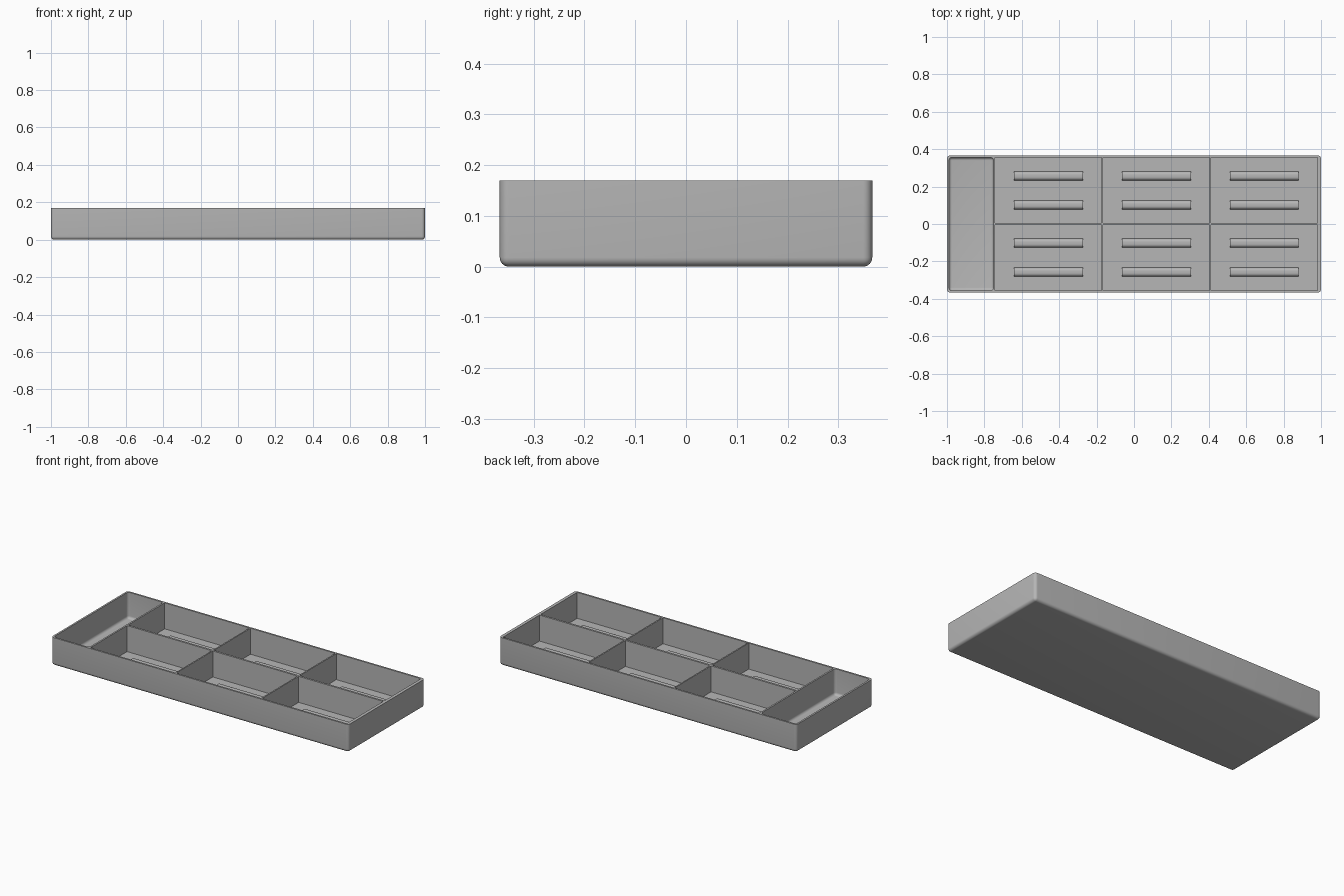
import bpy
import bmesh
from mathutils import Vector

cube = bpy.data.objects.get("Cube")
if cube:
    bpy.data.objects.remove(cube, do_unlink=True)

HEIGHT, HALF_X, HALF_Y = 0.17, 1.0, 0.367
WALL, FLOOR = 0.011, 0.012

grey = bpy.data.materials.new("plain grey")
grey.use_nodes = True
COLOUR = (0.47, 0.47, 0.47, 1)
grey.diffuse_color = COLOUR
grey.node_tree.nodes["Principled BSDF"].inputs["Base Color"].default_value = COLOUR


def box(name, low, high, radius=0.0, keep_top=True, flat_ends=False):
    """Box between two corners, with optional rounded edges."""
    low, high = Vector(low), Vector(high)
    bm = bmesh.new()
    bmesh.ops.create_cube(bm, size=1)
    for v in bm.verts:
        v.co = Vector(c * s for c, s in zip(v.co, high - low)) + (low + high) / 2
    if radius:
        edges = []
        for e in bm.edges:
            a, b = (v.co for v in e.verts)
            on_top = min(a.z, b.z) > high.z - 1e-5
            along_x = abs(a.x - b.x) > 1e-5
            if flat_ends:
                chosen = on_top and along_x
            else:
                chosen = not (on_top and keep_top)
            if chosen:
                edges.append(e)
        bmesh.ops.bevel(bm, geom=edges, offset=radius, segments=6,
                        profile=0.5, affect='EDGES', clamp_overlap=True)
    mesh = bpy.data.meshes.new(name)
    bm.to_mesh(mesh)
    bm.free()
    mesh.materials.append(grey)
    obj = bpy.data.objects.new(name, mesh)
    bpy.context.collection.objects.link(obj)
    return obj


def smooth(obj):
    bpy.ops.object.select_all(action='DESELECT')
    obj.select_set(True)
    bpy.context.view_layer.objects.active = obj
    bpy.ops.object.shade_smooth_by_angle(angle=0.6)


def cut(target, cutter):
    """Apply a boolean difference and discard the cutter."""
    cutter.hide_render = True
    mod = target.modifiers.new("pocket", 'BOOLEAN')
    mod.operation, mod.solver, mod.object = 'DIFFERENCE', 'EXACT', cutter
    bpy.ops.object.select_all(action='DESELECT')
    bpy.context.view_layer.objects.active = target
    target.select_set(True)
    bpy.ops.object.modifier_apply(modifier=mod.name)
    bpy.data.objects.remove(cutter, do_unlink=True)


# Tray body, rounded at the base and the upright corners
tray = box("tray", (-HALF_X, -HALF_Y, 0), (HALF_X, HALF_Y, HEIGHT), 0.018)

# Long end compartment with a filleted floor
inner_y = HALF_Y - WALL
cut(tray, box("end_pocket", (-HALF_X + WALL, -inner_y, FLOOR),
              (-0.752, inner_y, HEIGHT + 0.05), 0.016))

# Six square-edged compartments, each with a pair of rounded support ribs
PITCH, CELL = 0.577, 0.569
for column in range(3):
    x = -0.742 + column * PITCH
    for side, label in ((-1, "front"), (1, "back")):
        ys = sorted((side * 0.006, side * inner_y))
        cut(tray, box("pocket", (x, ys[0], FLOOR),
                      (x + CELL, ys[1], HEIGHT + 0.05)))
        middle = x + CELL / 2
        for y in (0.102, 0.257):
            rib = box(f"{label}_rib_{column + 1}",
                      (middle - 0.184, side * y - 0.024, FLOOR - 0.004),
                      (middle + 0.184, side * y + 0.024, FLOOR + 0.02),
                      0.018, flat_ends=True)
            smooth(rib)
smooth(tray)
